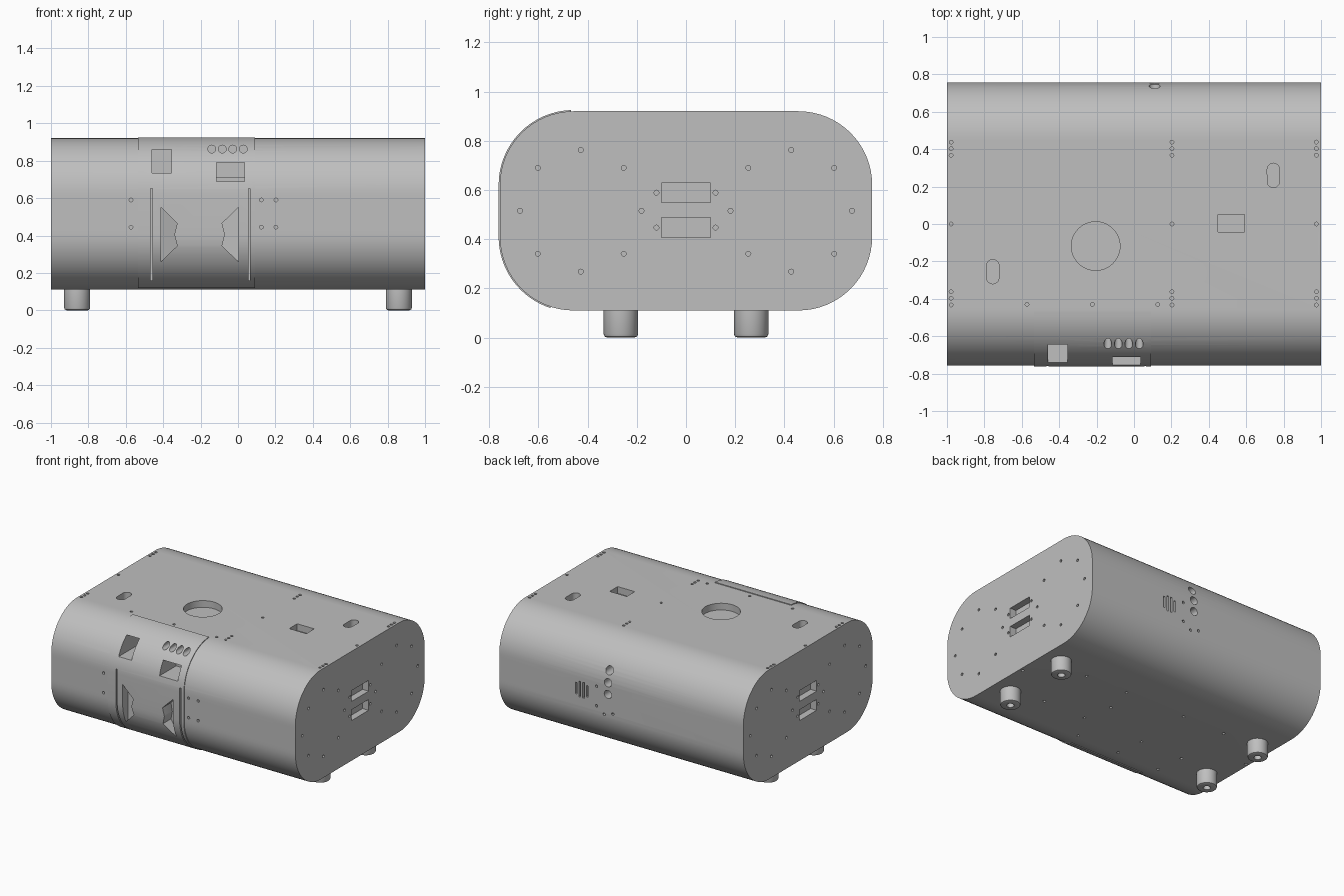
import bpy, bmesh
from math import pi, sin, cos, radians
from mathutils import Matrix

if "Cube" in bpy.data.objects:
    bpy.data.objects.remove(bpy.data.objects["Cube"])

grey = bpy.data.materials.new("plain_grey")
grey.use_nodes = True
colour = (0.52, 0.52, 0.52, 1)
grey.diffuse_color = colour
grey.node_tree.nodes["Principled BSDF"].inputs["Base Color"].default_value = colour

MID_Z, HALF_Y, HALF_Z, R = 0.515, 0.757, 0.405, 0.3
PLACE = {"x": lambda u, v, w: (w, u, v),
         "y": lambda u, v, w: (u, w, v),
         "z": lambda u, v, w: (u, v, w)}


def prism(bm, pts, axis, lo, hi):
    """Extrude a 2D outline along an axis, normals outward."""
    a, b = ([bm.verts.new(PLACE[axis](u, v, w)) for u, v in pts] for w in (lo, hi))
    n = len(pts)
    faces = [bm.faces.new(a), bm.faces.new(b)]
    faces += [bm.faces.new((a[i], a[(i + 1) % n], b[(i + 1) % n], b[i])) for i in range(n)]
    bmesh.ops.recalc_face_normals(bm, faces=faces)
    return faces


def circle(u, v, r, n=16):
    return [(u + r * cos(2 * pi * i / n), v + r * sin(2 * pi * i / n)) for i in range(n)]


def rect(u0, u1, v0, v1):
    return [(u0, v0), (u1, v0), (u1, v1), (u0, v1)]


def corner(cy, cz, r, start, end, n=16):
    return [(cy + r * cos(radians(start + (end - start) * i / n)),
             cz + r * sin(radians(start + (end - start) * i / n))) for i in range(n + 1)]


def body_outline(inset):
    y, z = HALF_Y - R, HALF_Z - R
    pts = []
    for k, (sy, sz) in enumerate(((1, 1), (-1, 1), (-1, -1), (1, -1))):
        pts += corner(sy * y, MID_Z + sz * z, R - inset, 90 * k, 90 * k + 90)
    return pts


def make(name, bm):
    mesh = bpy.data.meshes.new(name)
    bm.to_mesh(mesh)
    bm.free()
    mesh.materials.append(grey)
    ob = bpy.data.objects.new(name, mesh)
    bpy.context.collection.objects.link(ob)
    return ob


def smooth(ob):
    bpy.ops.object.select_all(action="DESELECT")
    ob.select_set(True)
    bpy.context.view_layer.objects.active = ob
    bpy.ops.object.shade_smooth_by_angle(angle=radians(30))


def carve(ob, cutter):
    mod = ob.modifiers.new("openings", "BOOLEAN")
    mod.operation, mod.solver, mod.object = "DIFFERENCE", "EXACT", cutter
    graph = bpy.context.evaluated_depsgraph_get()
    mesh = bpy.data.meshes.new_from_object(ob.evaluated_get(graph))
    ob.modifiers.clear()
    ob.data = mesh
    smooth(ob)


# Hollow cabinet with thin walls
bm = bmesh.new()
prism(bm, body_outline(0), "x", -1, 1)
cavity = prism(bm, body_outline(0.015), "x", -0.98, 0.98)
bmesh.ops.reverse_faces(bm, faces=cavity)
cabinet = make("cabinet", bm)

# Raised front panel wrapping the front edge
outer, inner = [], []
for pts, off in ((outer, 0.005), (inner, -0.004)):
    pts += corner(R - HALF_Y, MID_Z + HALF_Z - R, R + off, 92, 180)
    pts += corner(R - HALF_Y, MID_Z - HALF_Z + R, R + off, 180, 252)
bm = bmesh.new()
prism(bm, outer + inner[::-1], "x", -0.535, 0.09)
panel = make("front_panel", bm)

cut = bmesh.new()
FRONT, BACK = (-0.9, -0.5), (0.6, 0.9)
TOP, BOTTOM = (0.87, 1), (0, 0.15)
PIN = 0.01

# Speaker openings, slots and screw holes in both ends
for ends in ((-1.1, -0.95), (0.95, 1.1)):
    for y in (-0.428, 0.428):
        prism(cut, circle(y, MID_Z, 0.225, 64), "x", *ends)
        for k in range(8):
            a = k * pi / 4
            prism(cut, circle(y + 0.247 * cos(a), MID_Z + 0.247 * sin(a), PIN, 12), "x", *ends)
    for z in (0.447, 0.589):
        prism(cut, rect(-0.1, 0.1, z - 0.04, z + 0.04), "x", *ends)
        for y in (-0.12, 0.12):
            prism(cut, circle(y, z, PIN, 12), "x", *ends)

# Front windows, buttons, slits and screw holes
prism(cut, rect(-0.46, -0.355, 0.735, 0.86), "y", *FRONT)
prism(cut, rect(-0.115, 0.035, 0.69, 0.79), "y", *FRONT)
for k in range(4):
    prism(cut, circle(-0.14 + 0.056 * k, 0.862, 0.021), "y", *FRONT)
for x in (-0.462, 0.06):
    prism(cut, rect(x - 0.005, x + 0.005, 0.16, 0.65), "y", *FRONT)
GRIP_X = -0.205
for s in (-1, 1):
    grip = [(0.207, 0.26), (0.207, 0.55), (0.13, 0.475), (0.12, 0.465),
            (0.135, 0.405), (0.12, 0.345), (0.13, 0.335)]
    prism(cut, [(GRIP_X + s * u, v) for u, v in grip], "y", *FRONT)
for x in (-0.98, -0.572, 0.125, 0.203, 0.975):
    for z in (0.445, 0.59):
        prism(cut, circle(x, z, PIN, 12), "y", *FRONT)

# Back sockets, vent and screw holes
for z in (0.555, 0.64, 0.725):
    prism(cut, circle(0.11, z, 0.03, 24), "y", *BACK)
for k in range(4):
    x, drop = 0.28 + 0.03 * k, 0.015 * (k in (0, 3))
    prism(cut, rect(x - 0.007, x + 0.007, 0.475 + drop, 0.59 - drop), "y", *BACK)
for x in (-0.98, 0.203, 0.975):
    for z in (0.445, 0.59):
        prism(cut, circle(x, z, PIN, 12), "y", *BACK)
for x, z in ((0.14, 0.4), (0.07, 0.42)):
    prism(cut, circle(x, z, PIN, 12), "y", *BACK)

# Top openings
prism(cut, circle(-0.205, -0.118, 0.13, 48), "z", *TOP)
prism(cut, rect(0.45, 0.59, -0.043, 0.05), "z", *TOP)
for cx, cy in ((-0.755, -0.255), (0.745, 0.26)):
    slot = [(cx + u, cy + v + (0.032 if v >= 0 else -0.032)) for u, v in circle(0, 0, 0.033, 24)]
    prism(cut, slot, "z", *TOP)

# Screw holes in top and bottom
row = (-0.433, -0.397, -0.362, 0, 0.368, 0.403, 0.438)
through = [(x, y) for x in (-0.978, 0.203, 0.975) for y in row]
through += [(x, -0.43) for x in (-0.572, -0.222, 0.127)]
for x, y in through:
    prism(cut, circle(x, y, PIN, 12), "z", *TOP)
below = [(x, y) for x, y in through if y in (0, -0.43)]
below += [(x, y) for x in (-0.6, -0.25, 0.25, 0.6) for y in (-0.22, 0.22)]
for x, y in below:
    prism(cut, circle(x, y, PIN, 12), "z", *BOTTOM)

cutter = make("opening_cutter", cut)
cutter.hide_render = True
cutter.hide_set(True)
carve(cabinet, cutter)
carve(panel, cutter)

# Slanted plates behind the grip openings
for s, side in ((-1, "right"), (1, "left")):
    bm = bmesh.new()
    wedge = [(0.215, -0.7), (0.1, -0.655), (0.1, -0.65), (0.215, -0.695)]
    prism(bm, [(GRIP_X + s * u, v) for u, v in wedge], "z", 0.25, 0.56)
    make("grip_plate_" + side, bm)

# Ledge inside the display window
bm = bmesh.new()
prism(bm, [(-0.61, 0.655), (-0.515, 0.655), (-0.515, 0.675), (-0.54, 0.69),
           (-0.545, 0.71), (-0.56, 0.71), (-0.56, 0.685), (-0.61, 0.685)], "x", -0.125, 0.045)
make("display_ledge", bm)

# Round feet with a screw recess
foot = [(0, 0.112), (0.07, 0.112), (0.07, 0.014), (0.066, 0.004), (0.056, 0),
        (0.025, 0), (0.025, 0.05), (0, 0.05)]
for x in (-0.86, 0.86):
    for y in (-0.265, 0.265):
        bm = bmesh.new()
        vs = [bm.verts.new((r, 0, z)) for r, z in foot]
        edges = [bm.edges.new(p) for p in zip(vs, vs[1:])]
        bmesh.ops.spin(bm, geom=vs + edges, cent=(0, 0, 0), axis=(0, 0, 1),
                       angle=2 * pi, steps=32)
        bmesh.ops.remove_doubles(bm, verts=bm.verts, dist=0.0005)
        bmesh.ops.recalc_face_normals(bm, faces=bm.faces)
        bmesh.ops.transform(bm, matrix=Matrix.Translation((x, y, 0)), verts=bm.verts)
        smooth(make("foot", bm))
